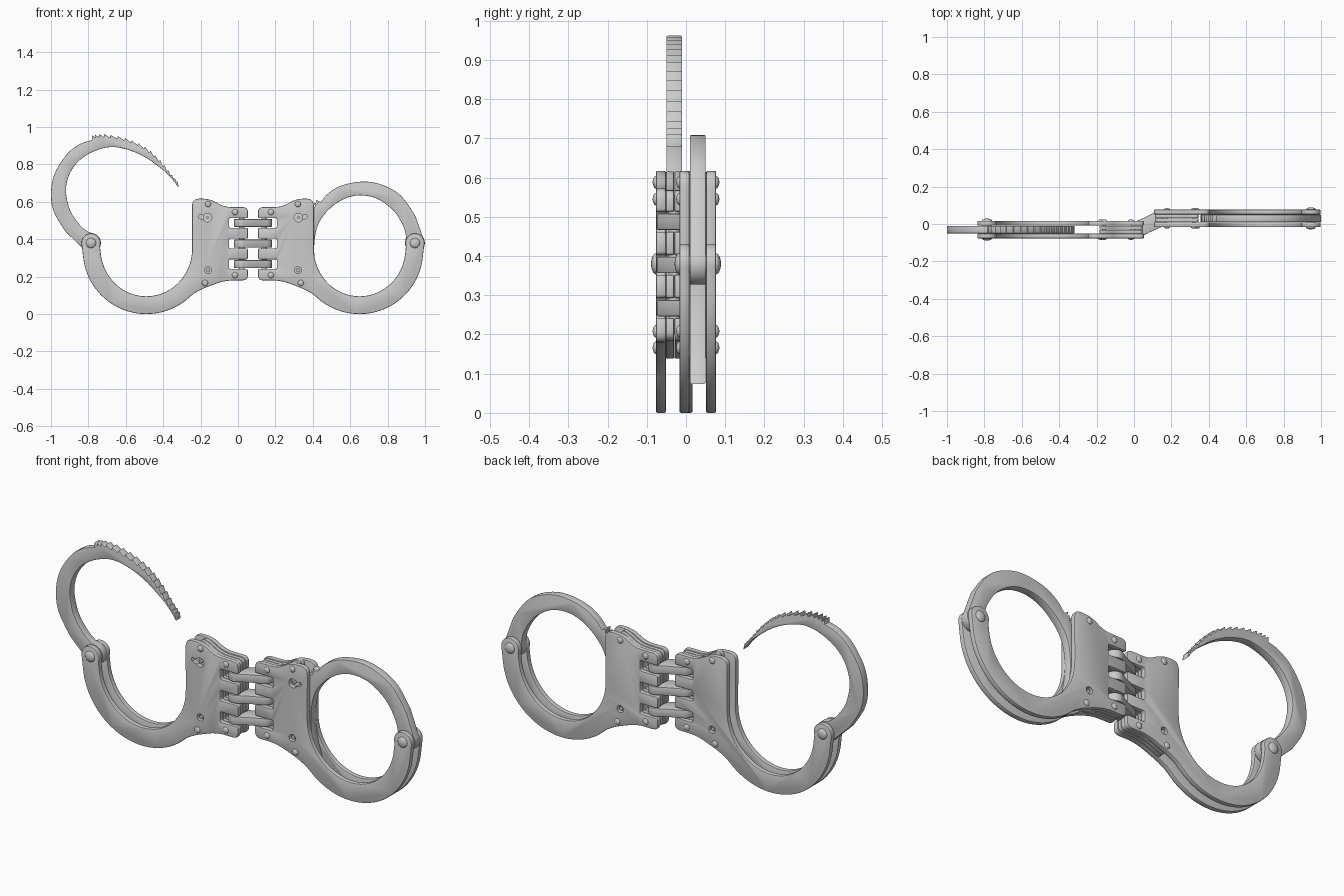
import bpy, bmesh
from math import sin, cos, radians, hypot

if "Cube" in bpy.data.objects:
    bpy.data.objects.remove(bpy.data.objects["Cube"])

PIVOT = (-0.786, 0.38)
LINK_Z = (0.267, 0.377, 0.487)


def arc(cx, cz, rx, rz, a0, a1, n):
    return [(cx + rx * cos(radians(a0 + (a1 - a0) * i / n)),
             cz + rz * sin(radians(a0 + (a1 - a0) * i / n))) for i in range(n + 1)]


def fillet(corners):
    """Round each inner corner (x, z, cut); first and last stay as they are."""
    out = [corners[0][:2]]
    for a, b, c in zip(corners, corners[1:], corners[2:]):
        ends = []
        for q in (a, c):
            d = hypot(q[0] - b[0], q[1] - b[1])
            t = min(b[2] / d, 0.45)
            ends.append((b[0] + (q[0] - b[0]) * t, b[1] + (q[1] - b[1]) * t))
        n = 5 if b[2] > 0.01 else 2
        for i in range(n + 1):
            t = i / n
            out.append(tuple((1 - t) ** 2 * ends[0][k] + 2 * t * (1 - t) * b[k] + t * t * ends[1][k]
                             for k in (0, 1)))
    return out + [corners[-1][:2]]


def spline(p, n):
    """Catmull-Rom through the points."""
    q = [p[0]] + p + [p[-1]]
    out = []
    for a, b, c, d in zip(q, q[1:], q[2:], q[3:]):
        for i in range(n):
            t = i / n
            out.append(tuple(0.5 * (2 * b[k] + (c[k] - a[k]) * t + (2 * a[k] - 5 * b[k] + 4 * c[k] - d[k]) * t ** 2
                                    + (3 * b[k] - a[k] - 3 * c[k] + d[k]) * t ** 3) for k in (0, 1)))
    return out + [p[-1]]


def finish(ob, bevel=0.0, cutters=()):
    bpy.ops.object.select_all(action='DESELECT')
    bpy.context.view_layer.objects.active = ob
    ob.select_set(True)
    if bevel:
        m = ob.modifiers.new("bevel", 'BEVEL')
        m.width, m.segments, m.limit_method, m.angle_limit = bevel, 2, 'ANGLE', radians(40)
        bpy.ops.object.modifier_apply(modifier=m.name)
    for c in cutters:
        m = ob.modifiers.new("cut", 'BOOLEAN')
        m.operation, m.object, m.solver = 'DIFFERENCE', c, 'EXACT'
        bpy.ops.object.modifier_apply(modifier=m.name)
    bpy.ops.object.shade_smooth_by_angle(angle=radians(32))
    return ob


def prism(name, pts, lo, hi, bevel=0.0, cutters=(), axis='y'):
    """Extrude an xz outline along y, or an xy outline along z."""
    bm = bmesh.new()
    at = (lambda p, h: (p[0], h, p[1])) if axis == 'y' else (lambda p, h: (p[0], p[1], h))
    low = [bm.verts.new(at(p, lo)) for p in pts]
    top = [bm.verts.new(at(p, hi)) for p in pts]
    bm.faces.new(low)
    bm.faces.new(top)
    for i in range(len(pts)):
        j = (i + 1) % len(pts)
        bm.faces.new((low[i], low[j], top[j], top[i]))
    bmesh.ops.recalc_face_normals(bm, faces=bm.faces)
    me = bpy.data.meshes.new(name)
    bm.to_mesh(me)
    bm.free()
    ob = bpy.data.objects.new(name, me)
    bpy.context.collection.objects.link(ob)
    return finish(ob, bevel, cutters)


def dome(name, x, y, z, r, h):
    bpy.ops.mesh.primitive_uv_sphere_add(segments=20, ring_count=12, radius=1, location=(x, y, z))
    ob = bpy.context.object
    ob.name, ob.scale = name, (r, h, r)
    bpy.ops.object.shade_smooth()


def body_edge(left, e=0.0):
    """Right-hand side of the housing with three hinge notches, top to bottom."""
    r = 0.053 - e
    pts = left + [(-0.15, 0.617 - e, 0.045), (-0.075, 0.572 - e, 0.04), (r, 0.572 - e, 0.03)]
    for z in reversed(LINK_Z):
        pts += [(r, z + 0.026, 0.006), (-0.048, z + 0.026, 0.006),
                (-0.048, z - 0.026, 0.006), (r, z - 0.026, 0.006)]
    return pts + [(r, 0.18 + e, 0.03), (-0.07, 0.18 + e, 0.05)]


# Side plate outline: lower jaw, pivot lobe and housing
PLATE = (arc(-0.49, 0.34, 0.34, 0.34, -46, -175, 44) + arc(*PIVOT, 0.051, 0.051, 195, -20, 20)
         + arc(-0.49, 0.35, 0.245, 0.255, 185, 360, 44)
         + fillet(body_edge([(-0.245, 0.45, 0), (-0.246, 0.617, 0.04)])
                  + [(-0.19, 0.135, 0.03), (-0.235, 0.11, 0)]))
# Spacer between the plates, leaving a channel for the ratchet
SPACER = fillet(body_edge([(-0.185, 0.4, 0), (-0.185, 0.617, 0.03)], 0.004)
                + [(-0.185, 0.136, 0.008), (-0.185, 0.3, 0)])
# Keyhole with its side slot
KEYHOLE = arc(-0.163, 0.516, 0.023, 0.023, -150, 150, 18) + [(-0.206, 0.531), (-0.212, 0.524), (-0.206, 0.511)]


def arm_outline():
    """Swinging arm, in the open position."""
    outer = spline([(-0.92, 0.438), (-0.984, 0.545), (-1.0, 0.647), (-0.979, 0.754),
                    (-0.914, 0.856), (-0.845, 0.909), (-0.781, 0.93)], 5)
    crest = spline([(-0.781, 0.957), (-0.717, 0.963), (-0.604, 0.942), (-0.497, 0.895),
                    (-0.417, 0.824), (-0.353, 0.745), (-0.314, 0.70)], 3)
    teeth = []
    for i, (a, b) in enumerate(zip(crest, crest[1:])):
        d = 0.018 - 0.012 * i / len(crest)
        vx, vz = -0.7 - b[0], 0.55 - b[1]
        s = d / hypot(vx, vz)
        teeth += [a, (b[0] + vx * s, b[1] + vz * s)]
    inner = spline([(-0.317, 0.676), (-0.374, 0.746), (-0.481, 0.829), (-0.578, 0.875), (-0.674, 0.893),
                    (-0.765, 0.872), (-0.845, 0.824), (-0.898, 0.754), (-0.92, 0.663),
                    (-0.898, 0.556), (-0.845, 0.476), (-0.80, 0.438)], 4)
    return outer + teeth + inner + arc(*PIVOT, 0.053, 0.053, 80, -150, 20)


def cuff(side, y, mirrored, turn):
    flip = lambda pts: [(0.16 - p[0], p[1]) if mirrored else p for p in pts]

    def place(p):
        return flip([p])[0]

    # Cutters for the keyhole and the lock hole
    key = prism("key_cutter", flip(KEYHOLE), y - 0.1, y)
    hole = prism("hole_cutter", flip(arc(-0.16, 0.235, 0.018, 0.018, 0, 345, 23)), y - 0.1, y + 0.1)
    prism(side + "_front_plate", flip(PLATE), y - 0.047, y - 0.021, 0.006, (key, hole))
    prism(side + "_back_plate", flip(PLATE), y + 0.021, y + 0.047, 0.006, (hole,))
    for c in (key, hole):
        bpy.data.objects.remove(c)
    prism(side + "_front_spacer", flip(SPACER), y - 0.0205, y - 0.001, 0.002)
    prism(side + "_back_spacer", flip(SPACER), y + 0.001, y + 0.0205, 0.002)
    # Swinging arm with ratchet teeth
    c, s = cos(radians(turn)), sin(radians(turn))
    arm = [(PIVOT[0] + c * (x - PIVOT[0]) + s * (z - PIVOT[1]),
            PIVOT[1] - s * (x - PIVOT[0]) + c * (z - PIVOT[1])) for x, z in arm_outline()]
    prism(side + "_swing_arm", flip(arm), y - 0.0203, y + 0.0203, 0.004)
    # Rivets, front and back
    px, pz = place(PIVOT)
    prism(side + "_pivot_pin", arc(px, pz, 0.024, 0.024, 0, 345, 23), y - 0.046, y + 0.046)
    for f in (-1, 1):
        dome(side + "_pivot_rivet", px, y + f * 0.046, pz, 0.027, 0.013)
        for p in ((-0.16, 0.588), (-0.016, 0.545), (-0.016, 0.208), (-0.176, 0.166)):
            x, z = place(p)
            dome(side + "_rivet", x, y + f * 0.046, z, 0.016, 0.009)
    # Key post and lock pin
    x, z = place((-0.163, 0.516))
    prism(side + "_key_post", arc(x, z, 0.007, 0.007, 0, 330, 11), y - 0.046, y - 0.01)
    x, z = place((-0.16, 0.235))
    prism(side + "_lock_pin", arc(x, z, 0.010, 0.010, 0, 330, 11), y - 0.040, y + 0.040)
    # Upright hinge pin
    x, _ = place((0.02, 0))
    prism(side + "_hinge_pin", arc(x, y, 0.015, 0.015, 0, 345, 23), 0.2, 0.555, axis='z')


cuff("left", -0.03, False, 0)
cuff("right", 0.03, True, 66)

# Three links joining the hinge pins
LINK = arc(0.02, -0.03, 0.042, 0.045, 115, 285, 16) + [(0.08, -0.046)] \
    + arc(0.14, 0.03, 0.042, 0.045, -65, 105, 16) + [(0.08, 0.046)]
for z in LINK_Z:
    prism("hinge_link", LINK, z - 0.021, z + 0.021, 0.004, axis='z')
